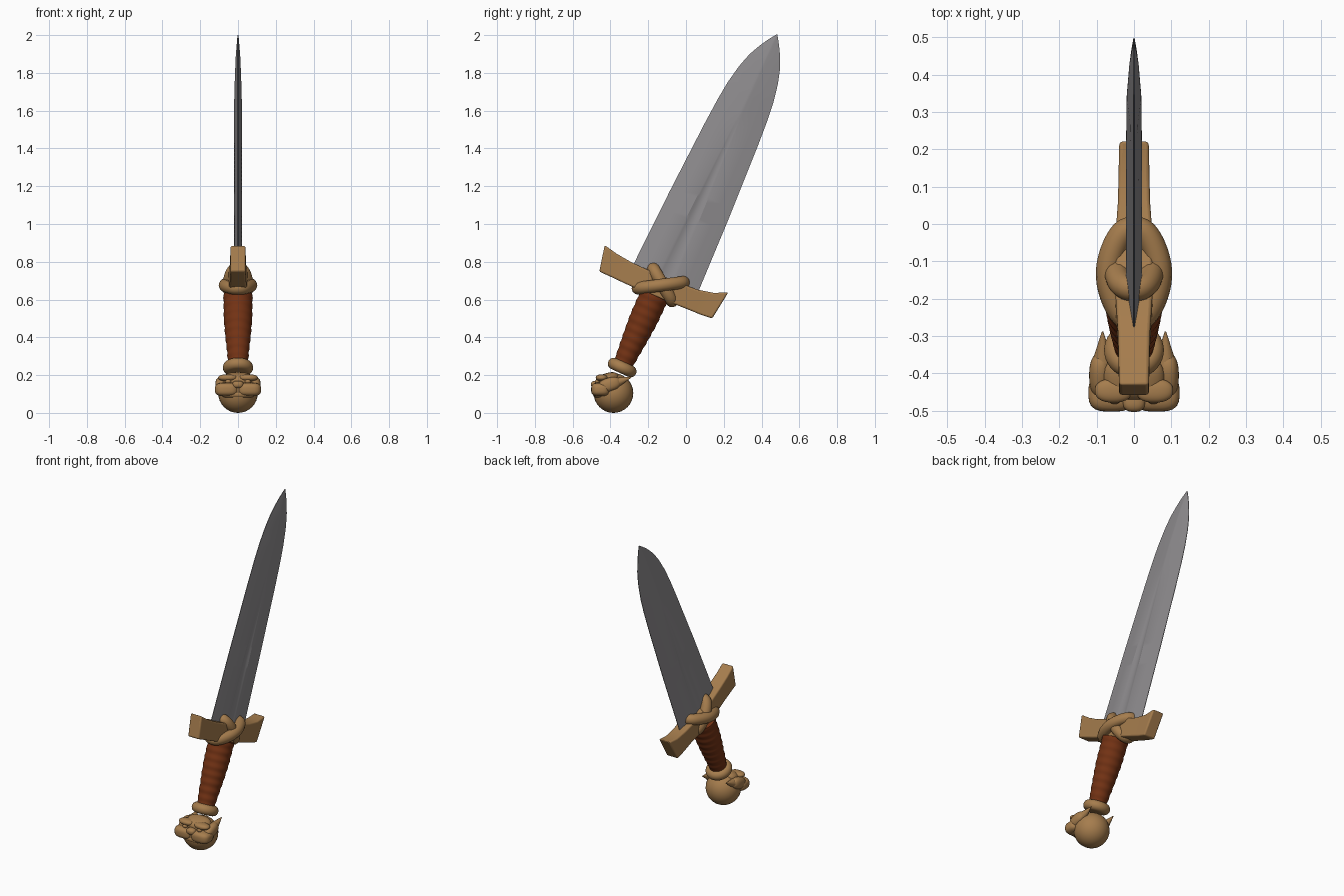
import bpy, bmesh, math
from mathutils import Vector, Matrix

if "Cube" in bpy.data.objects:
    bpy.data.objects.remove(bpy.data.objects["Cube"])


def material(name, rgb):
    m = bpy.data.materials.new(name)
    m.diffuse_color = (*rgb, 1)
    m.use_nodes = True
    m.node_tree.nodes["Principled BSDF"].inputs["Base Color"].default_value = m.diffuse_color
    return m


GOLD = material("aged gold", (0.38, 0.205, 0.075))
STEEL = material("grey steel", (0.275, 0.265, 0.275))
LEATHER = material("brown leather", (0.17, 0.032, 0.007))

SN, CS = 0.415, 0.910     # tilt of the dagger in the y-z plane


def P(x, t, s):
    """x = thickness, t = across the dagger, s = along it from the pommel."""
    return Vector((x, -0.3836 + SN * s + CS * t, 0.106 + CS * s - SN * t))


def finish(name, bm, mat, angle=35, bevel=0):
    bmesh.ops.recalc_face_normals(bm, faces=bm.faces[:])
    me = bpy.data.meshes.new(name)
    bm.to_mesh(me)
    bm.free()
    me.materials.append(mat)
    ob = bpy.data.objects.new(name, me)
    bpy.context.collection.objects.link(ob)
    bpy.ops.object.select_all(action='DESELECT')
    ob.select_set(True)
    bpy.context.view_layer.objects.active = ob
    bpy.ops.object.shade_smooth_by_angle(angle=math.radians(angle))
    if bevel:
        mod = ob.modifiers.new("soft edges", 'BEVEL')
        mod.width, mod.segments, mod.limit_method = bevel, 3, 'ANGLE'
    return ob


def loft(name, rings, mat, closed=False, angle=35, bevel=0):
    bm = bmesh.new()
    vs = [[bm.verts.new(p) for p in r] for r in rings]
    n = len(vs[0])
    pairs = list(zip(vs, vs[1:])) + ([(vs[-1], vs[0])] if closed else [])
    for a, b in pairs:
        for i in range(n):
            j = (i + 1) % n
            bm.faces.new((a[i], a[j], b[j], b[i]))
    if not closed:
        bm.faces.new(vs[0])
        bm.faces.new(vs[-1])
    return finish(name, bm, mat, angle, bevel)


def interp(table, v):
    for (a, b), (c, d) in zip(table, table[1:]):
        if v <= c:
            return b + (d - b) * max(0, (v - a) / (c - a))
    return table[-1][1]


# Blade: flattened diamond section with a tapering fuller on both sides
WIDTH = [(0.64, 0.187), (1.1, 0.172), (1.5, 0.153), (1.65, 0.143), (1.75, 0.132),
         (1.85, 0.113), (1.93, 0.089), (2.0, 0.056), (2.05, 0.026), (2.085, 0.002)]
THICK = [(0.64, 0.025), (1.3, 0.022), (1.75, 0.018), (1.95, 0.011), (2.085, 0.001)]
rings = []
for i in range(61):
    s = 0.64 + (2.085 - 0.64) * i / 60
    w, th = interp(WIDTH, s), interp(THICK, s)
    fade = max(0.0, min(1.0, (1.62 - s) / 0.9))
    g = min(0.008 + 0.034 * fade, w * 0.3)
    cols = [-w, -0.6 * w, -g * 1.1, -g * 0.75, -g * 0.4, 0,
            g * 0.4, g * 0.75, g * 1.1, 0.6 * w, w]
    half = []
    for t in cols:
        x = 0.0015 + th * (1 - (abs(t) / w) ** 1.25) if th > 0.0015 else 0.001
        if abs(t) < g:
            x -= 0.45 * th * min(1, fade * 1.6) * (1 - (t / g) ** 2)
        half.append((x, t))
    rings.append([P(x, t, s) for x, t in half] + [P(-x, t, s) for x, t in reversed(half)])
loft("blade", rings, STEEL, angle=25)

# Crossguard: bar that narrows at the middle and flares at both ends
# rows: t at bottom, s bottom, t at top, s top, half thickness
bar = [(-0.335, 0.553, -0.367, 0.692, 0.040), (-0.27, 0.553, -0.29, 0.677, 0.041),
       (-0.19, 0.552, -0.20, 0.668, 0.043), (-0.08, 0.552, -0.08, 0.668, 0.050),
       (0.08, 0.560, 0.08, 0.674, 0.050), (0.17, 0.565, 0.18, 0.682, 0.043),
       (0.25, 0.568, 0.265, 0.702, 0.041), (0.312, 0.575, 0.332, 0.737, 0.040)]
loft("crossguard", [[P(-h, a, b), P(h, a, b), P(h, c, d), P(-h, c, d)]
                    for a, b, c, d, h in bar], GOLD, bevel=0.009)


def rope_loop(name, center, vec, xr, rad, wave):
    """Closed round cord wrapped about the guard; wave makes it pass over and under."""
    n, m = 64, 14
    path = []
    for i in range(n):
        a = math.tau * i / n
        c, sn = math.cos(a), math.sin(a)
        x = xr * math.copysign(abs(sn) ** 0.8, sn) + wave * sn ** 5
        path.append(P(x, center[0] + c * vec[0], center[1] + c * vec[1]))
    plane_n = (P(0, -vec[1], vec[0]) - P(0, 0, 0)).normalized()
    rr = []
    for i in range(n):
        tan = (path[(i + 1) % n] - path[i - 1]).normalized()
        side = tan.cross(plane_n).normalized()
        rr.append([path[i] + rad * (math.cos(math.tau * k / m) * side
                   + math.sin(math.tau * k / m) * plane_n) for k in range(m)])
    loft(name, rr, GOLD, closed=True, angle=80)


# Knot: two cords crossing over the middle of the guard
rope_loop("knot_outer_cord", (-0.009, 0.622), (0.103, 0.064), 0.058, 0.034, 0.010)
rope_loop("knot_inner_cord", (0.000, 0.628), (-0.080, 0.056), 0.046, 0.034, 0.000)


def lathe(name, prof, mat, t0=-0.017, n=40, angle=60):
    loft(name, [[P(r * math.cos(math.tau * k / n), t0 + r * math.sin(math.tau * k / n), s)
                 for k in range(n)] for s, r in prof], mat, angle=angle)


# Grip: tapered leather with wrap ridges
GRIP = [(0.13, 0.050), (0.20, 0.055), (0.32, 0.067), (0.42, 0.075), (0.56, 0.077)]
lathe("grip", [(s, interp(GRIP, s) + 0.0015 * math.sin(s * 130))
               for s in [0.13 + 0.43 * i / 72 for i in range(73)]], LEATHER)

# Collar between grip and pommel
lathe("collar", [(0.141 - 0.031 * math.cos(math.pi * i / 16),
                  0.050 + 0.030 * math.sin(math.pi * i / 16)) for i in range(17)], GOLD, t0=-0.014)


def blob(bm, loc, size, p=2.0, rx=0.0):
    """Rounded lump; a higher p is boxier."""
    vs = bmesh.ops.create_uvsphere(bm, u_segments=28, v_segments=16, radius=1)["verts"]
    rot = Matrix.Rotation(rx, 3, 'X')
    for v in vs:
        d = sum(abs(c) ** p for c in v.co) ** (1 / p)
        q = v.co / d
        v.co = rot @ Vector((q.x * size[0], q.y * size[1], q.z * size[2])) + Vector(loc)


# Pommel ball
bm = bmesh.new()
blob(bm, (0, -0.384, 0.105), (0.105, 0.105, 0.105))
finish("pommel_ball", bm, GOLD, 80)

# Beast face on the front of the pommel
bm = bmesh.new()
blob(bm, (0, -0.410, 0.172), (0.082, 0.060, 0.040), 2.6, 0.25)     # forehead
blob(bm, (0, -0.476, 0.150), (0.030, 0.027, 0.020), 2.5)           # nose
blob(bm, (0, -0.450, 0.098), (0.088, 0.042, 0.022), 2.5)           # jaw
for m in (-1, 1):
    blob(bm, (m * 0.060, -0.452, 0.124), (0.062, 0.050, 0.036), 3.2)   # muzzle
    blob(bm, (m * 0.055, -0.446, 0.186), (0.050, 0.032, 0.018), 2.3)   # brow
    blob(bm, (m * 0.091, -0.405, 0.150), (0.029, 0.060, 0.036), 2.4, 0.3)  # cheek
    blob(bm, (m * 0.052, -0.470, 0.166), (0.016, 0.012, 0.011))        # eye
    a, b = Vector((m * 0.084, -0.365, 0.162)), Vector((m * 0.084, -0.288, 0.190))
    d = b - a
    bmesh.ops.create_cone(bm, cap_ends=True, segments=16, radius1=0.027, radius2=0.002,
                          depth=d.length, matrix=Matrix.Translation((a + b) / 2)
                          @ d.to_track_quat('Z', 'Y').to_matrix().to_4x4())  # ear
finish("pommel_beast_face", bm, GOLD, 60)
